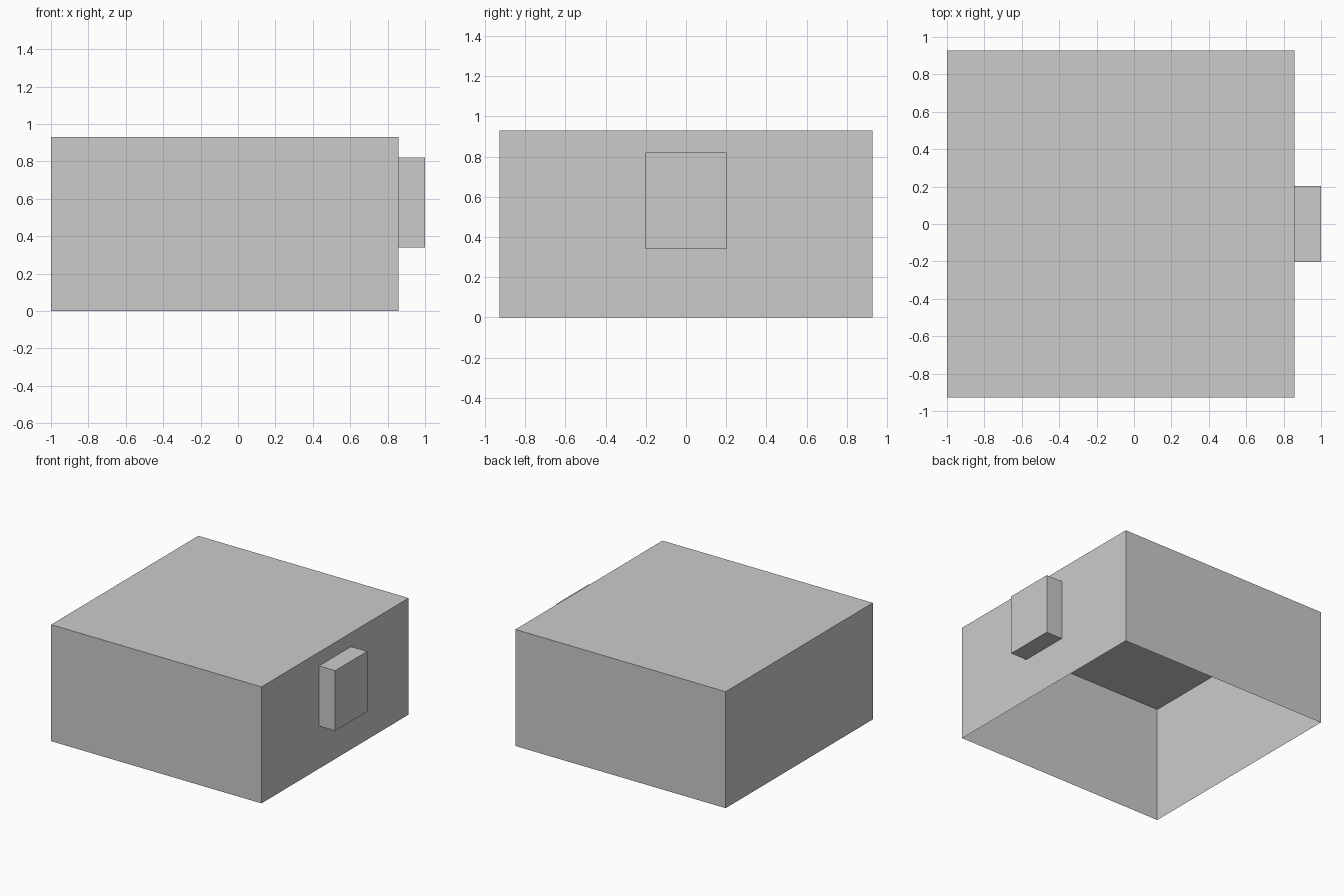
import bpy, bmesh
from mathutils import Vector

if "Cube" in bpy.data.objects:
    bpy.data.objects.remove(bpy.data.objects["Cube"])


def box(name, lo, hi, open_side=None):
    """Box between two corners; optionally drop the face pointing along open_side."""
    lo, hi = Vector(lo), Vector(hi)
    bm = bmesh.new()
    bmesh.ops.create_cube(bm, size=1)
    bmesh.ops.scale(bm, vec=hi - lo, verts=bm.verts)
    bmesh.ops.translate(bm, vec=(lo + hi) / 2, verts=bm.verts)
    bm.normal_update()
    if open_side:
        gone = [f for f in bm.faces if f.normal.dot(Vector(open_side)) > 0.9]
        bmesh.ops.delete(bm, geom=gone, context='FACES')
    mesh = bpy.data.meshes.new(name)
    bm.to_mesh(mesh)
    bm.free()
    obj = bpy.data.objects.new(name, mesh)
    bpy.context.collection.objects.link(obj)
    return obj


# Thin-walled shell, open underneath
box("shell", (-1, -0.928, 0), (0.857, 0.928, 0.93), open_side=(0, 0, -1))

# Block on the right wall, its hidden side against the shell left open
box("side_block", (0.857, -0.202, 0.34), (1, 0.202, 0.82), open_side=(-1, 0, 0))
